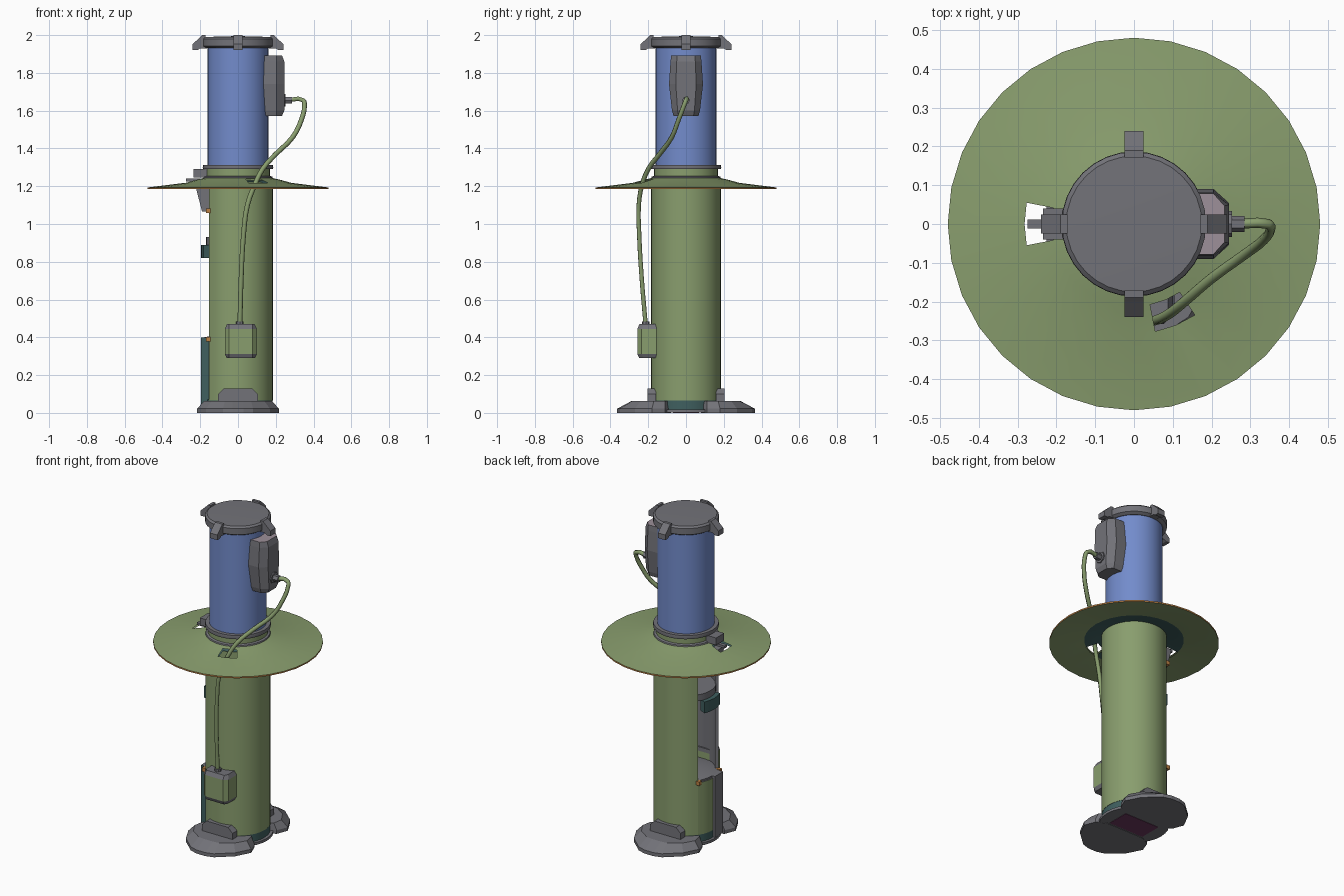
import bpy, bmesh, math
from mathutils import Vector, Matrix

if "Cube" in bpy.data.objects:
    bpy.data.objects.remove(bpy.data.objects["Cube"])

COLOURS = {
    "green": (0.25, 0.34, 0.155), "blue": (0.17, 0.26, 0.60), "grey": (0.17, 0.17, 0.19),
    "mauve": (0.34, 0.28, 0.32), "teal": (0.05, 0.115, 0.115), "orange": (0.50, 0.22, 0.06),
    "purple": (0.15, 0.04, 0.11),
}
MATS = {}
for n, c in COLOURS.items():
    m = bpy.data.materials.new(n)
    m.diffuse_color = (*c, 1)
    m.use_nodes = True
    m.node_tree.nodes["Principled BSDF"].inputs["Base Color"].default_value = m.diffuse_color
    MATS[n] = m
NAMES = list(COLOURS)
SEG = 32


def finish(name, bm, mat, rule=None, smooth=False, recalc=True):
    if recalc:
        bmesh.ops.recalc_face_normals(bm, faces=bm.faces)
    for f in bm.faces:
        if rule:
            f.material_index = NAMES.index(rule(f) or mat)
        elif f.material_index == 0:
            f.material_index = NAMES.index(mat)
    me = bpy.data.meshes.new(name)
    bm.to_mesh(me)
    bm.free()
    for n in NAMES:
        me.materials.append(MATS[n])
    ob = bpy.data.objects.new(name, me)
    bpy.context.collection.objects.link(ob)
    if smooth:
        bpy.ops.object.select_all(action='DESELECT')
        ob.select_set(True)
        bpy.context.view_layer.objects.active = ob
        bpy.ops.object.shade_smooth_by_angle(angle=math.radians(30))
    return ob


def lathe(name, prof, mat, rule=None, closed=False, skip=None, segs=range(SEG), fill=False):
    """Spin a (radius, z) profile; skip(segment, band) leaves a cell open."""
    bm = bmesh.new()
    ring = [[bm.verts.new((r * math.cos(2 * math.pi * k / SEG), r * math.sin(2 * math.pi * k / SEG), z))
             for r, z in prof] for k in range(SEG)]
    n = len(prof)
    for k in segs:
        a, b = ring[k % SEG], ring[(k + 1) % SEG]
        for i in range(n if closed else n - 1):
            if not (skip and skip(k, i)):
                j = (i + 1) % n
                bm.faces.new((a[i], b[i], b[j], a[j]))
    bmesh.ops.remove_doubles(bm, verts=bm.verts, dist=1e-5)
    if fill:
        bmesh.ops.holes_fill(bm, edges=[e for e in bm.edges if e.is_boundary], sides=0)
    bmesh.ops.delete(bm, geom=[v for v in bm.verts if not v.link_faces], context='VERTS')
    return finish(name, bm, mat, rule, True)


def loft(name, rings, mat, rule=None, matrix=None, smooth=False):
    """Skin a list of equal point rings and cap both ends."""
    bm = bmesh.new()
    vs = [[bm.verts.new(p) for p in r] for r in rings]
    n = len(vs[0])
    for a, b in zip(vs, vs[1:]):
        for i in range(n):
            bm.faces.new((a[i], a[(i + 1) % n], b[(i + 1) % n], b[i]))
    bm.faces.new(vs[0])
    bm.faces.new(vs[-1])
    if matrix:
        bm.transform(matrix)
    return finish(name, bm, mat, rule, smooth)


def box(name, x, y, z, mat, rule=None):
    q = [(x[0], y[0]), (x[1], y[0]), (x[1], y[1]), (x[0], y[1])]
    return loft(name, [[(*p, h) for p in q] for h in z], mat, rule)


def side_profile(name, pts, y0, y1, mat, matrix=None, rule=None):
    return loft(name, [[(x, y, z) for x, z in pts] for y in (y0, y1)], mat, rule, matrix)


def radial(f):
    c = f.calc_center_median()
    return f.normal.dot(Vector((c.x, c.y, 0)).normalized())


# lower tube, open along the left side, grey inside
open_side = set(range(13, 19))
lathe("lower_tube", [(.185, .065), (.185, 1.225), (.165, 1.225), (.165, .065)], "green",
      rule=lambda f: None if radial(f) > .9 else "grey", closed=True,
      segs=[k for k in range(SEG) if k not in open_side], fill=True)
lathe("lower_band", [(0, .015), (.183, .015), (.183, .07), (0, .07)], "teal")
lathe("base_disc", [(0, .002), (.2, .002), (.2, .018), (0, .018)], "grey")
box("bottom_plate", (-.12, .12), (-.07, .07), (0, .004), "purple")

# lower cover, rail and shelves within the side opening
lathe("lower_cover", [(.187, .065), (.187, .39), (.168, .39), (.168, .065)], "green",
      rule=lambda f: None if radial(f) > .9 else "grey", closed=True, segs=range(13, 16), fill=True)
box("side_rail", (-.197, -.14), (-.085, -.003), (.02, .4), "grey",
    rule=lambda f: "teal" if f.normal.y < -.9 else None)
lathe("opening_floor", [(0, .44), (.178, .4), (.178, .38), (0, .38)], "grey")
lathe("shelf", [(0, .89), (.17, .89), (.17, .93), (0, .93)], "grey")
lathe("shelf_band", [(.15, .82), (.197, .82), (.197, .89), (.15, .89)], "teal", closed=True,
      segs=range(14, 18), fill=True)
for z in (.39, 1.07):
    for s in (-1, 1):
        box("hinge_pin", (-.17, -.138), (s * .1 - .012, s * .1 + .012), (z - .012, z + .012), "orange")
side_profile("upper_bracket", [(-.15, 1.21), (-.225, 1.2), (-.19, 1.065), (-.15, 1.065)], -.06, .06, "grey")
box("latch_block", (-.235, -.16), (-.04, .04), (1.245, 1.29), "grey")
box("latch_lever", (-.275, -.2), (-.012, .012), (1.225, 1.24), "grey")


# wide sloping brim with two openings and an orange rim
def brim_colour(f):
    c = f.calc_center_median()
    r = math.hypot(c.x, c.y)
    if r > .475:
        return "orange"
    if f.normal.z < 0 and r < .28:
        return "teal"


HOLES = (15, 16, 25, 26)
lathe("brim", [(.15, 1.25), (.212, 1.237), (.282, 1.218), (.48, 1.193),
               (.48, 1.184), (.282, 1.207), (.212, 1.222), (.15, 1.235)], "green",
      rule=brim_colour, closed=True, skip=lambda k, i: k in HOLES and i in (1, 5))

# neck, collars and blue upper tube
lathe("neck", [(.17, 1.23), (.17, 1.295)], "green")
lathe("neck_foot", [(.16, 1.258), (.182, 1.25), (.186, 1.238)], "grey")
lathe("collar", [(.15, 1.29), (.185, 1.29), (.187, 1.3), (.185, 1.313), (.15, 1.313)], "grey")
lathe("upper_tube", [(.162, 1.3), (.162, 1.945)], "blue")

# cap with four lugs
lathe("cap", [(0, 1.932), (.17, 1.932), (.186, 1.942), (.186, 1.98), (.175, 1.99), (0, 1.995)], "grey")
for i in range(4):
    side_profile("cap_lug", [(.165, 1.93), (.2, 1.93), (.215, 1.92), (.24, 1.92), (.24, 1.952),
                             (.2, 1.99), (.19, 2.0), (.172, 2.0)], -.025, .025, "grey",
                 Matrix.Rotation(i * math.pi / 2, 4, 'Z'))


# side housing: chamfered plan, narrower at the bottom
def plan(z, w, d):
    return [(.13, -w, z), (.205, -w, z), (.245 - d, -w * .6, z), (.245 - d, w * .6, z), (.205, w, z), (.13, w, z)]


loft("side_housing", [plan(1.572, .066, .012), plan(1.6, .074, 0), plan(1.74, .09, 0),
                      plan(1.86, .082, 0), plan(1.893, .078, .012)], "grey",
     rule=lambda f: "mauve" if f.normal.z > .9 else None)


def rod(name, x0, x1, r, n, mat):
    loft(name, [[(x, r * math.cos(2 * math.pi * k / n), 1.655 + r * math.sin(2 * math.pi * k / n))
                 for k in range(n)] for x in (x0, x1)], mat)


rod("cable_flange", .24, .252, .034, 8, "grey")
rod("cable_nut", .25, .285, .021, 6, "grey")

# cable running from the housing through the brim to the front box
cu = bpy.data.curves.new("cable", 'CURVE')
cu.dimensions = '3D'
cu.bevel_depth = .013
cu.bevel_resolution = 1
cu.resolution_u = 3
cu.use_fill_caps = True
path = [(.26, 0, 1.655), (.345, 0, 1.655), (.352, -.01, 1.63), (.335, -.04, 1.55), (.29, -.075, 1.46),
        (.2, -.14, 1.37), (.13, -.2, 1.29), (.09, -.232, 1.21), (.05, -.25, 1.1), (.03, -.248, .95),
        (.017, -.235, .72), (.01, -.213, .46)]
sp = cu.splines.new('BEZIER')
sp.bezier_points.add(len(path) - 1)
for b, p in zip(sp.bezier_points, path):
    b.co = p
    b.handle_left_type = b.handle_right_type = 'AUTO'
cu.materials.append(MATS["green"])
cable = bpy.data.objects.new("cable", cu)
bpy.context.collection.objects.link(cable)


# front box with grey top and bottom ends
def box_plan(z, i):
    return [(-.07 + i, -.155, z), (-.07 + i, -.235 + i, z), (-.047, -.258 + i, z),
            (.077, -.258 + i, z), (.1 - i, -.235 + i, z), (.1 - i, -.155, z)]


loft("front_box", [box_plan(.29, .01), box_plan(.312, 0), box_plan(.445, 0), box_plan(.47, .012)], "green",
     rule=lambda f: None if .32 < f.calc_center_median().z < .44 else "grey")
loft("cable_boot", [[(.01 + .02 * math.cos(k * math.pi / 4), -.213 + .02 * math.sin(k * math.pi / 4), z)
                     for k in range(8)] for z in (.46, .485)], "grey")

# feet at the front and back, each with an upright lug
half = [(.13, -.08), (.19, -.11), (.217, -.18), (.17, -.27), (.08, -.35), (.03, -.365)]
half_top = [(.13, -.08), (.17, -.11), (.18, -.17), (.14, -.24), (.07, -.285), (.03, -.29)]
outline = lambda h, z: [(x, y, z) for x, y in h] + [(-x, y, z) for x, y in reversed(h)]
lug = [(-.105, .05), (.105, .05), (.105, .1), (.075, .13), (-.075, .13), (-.105, .1)]
for i, side in enumerate(("front", "back")):
    turn = Matrix.Rotation(i * math.pi, 4, 'Z')
    loft(side + "_foot", [outline(half, 0), outline(half, .022), outline(half_top, .062)], "grey", None, turn)
    loft(side + "_foot_lug", [[(x, y, z) for x, z in lug] for y in (-.205, -.16)], "grey", None, turn)
